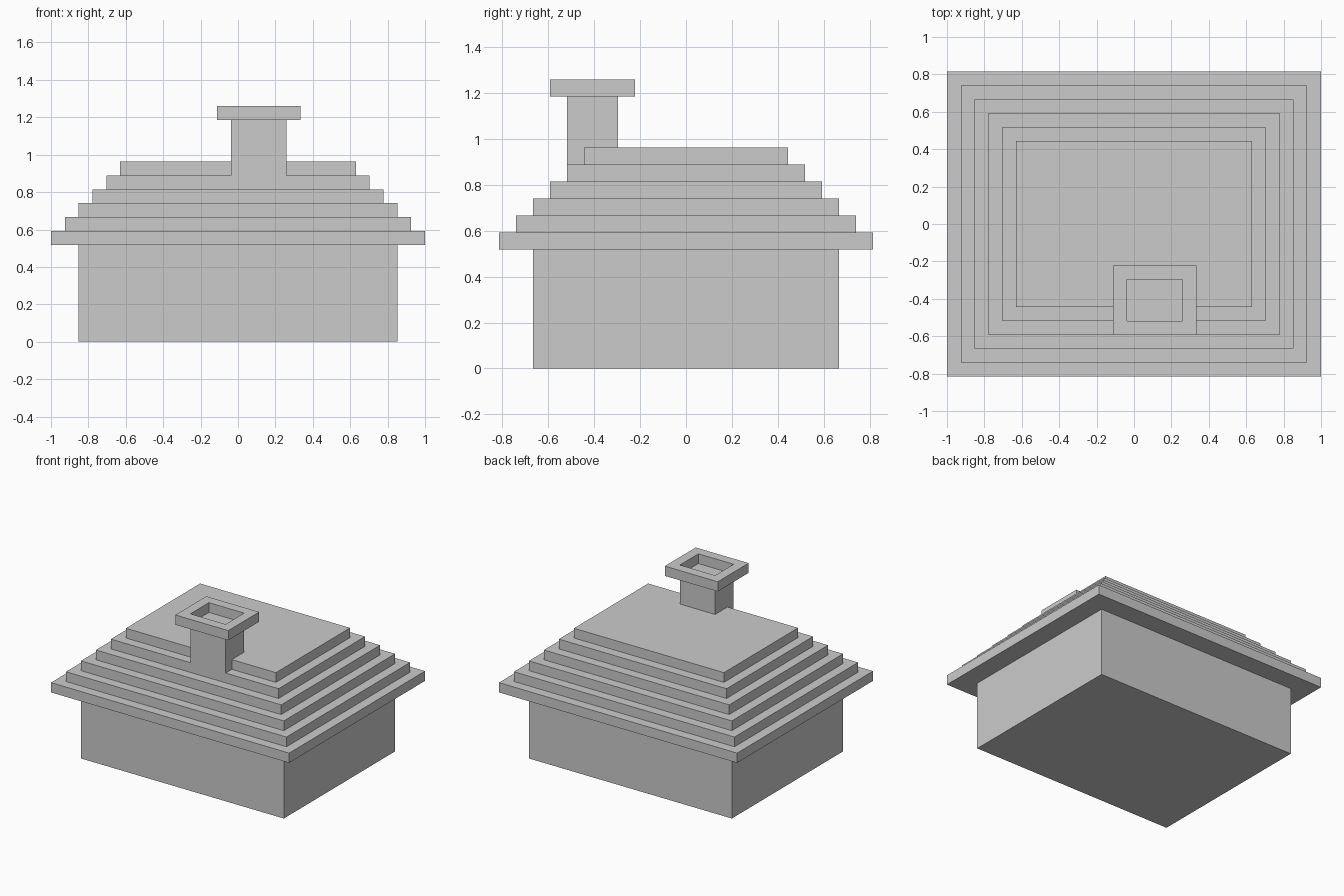
import bpy
import bmesh

if "Cube" in bpy.data.objects:
    bpy.data.objects.remove(bpy.data.objects["Cube"])

U = 2 / 27  # one block of the grid the model is built on


def stepped_shell(name, rings, centre=(0, 0), cap_start=False, cap_end=False):
    """Skin a stack of rectangles (half_x, half_y, z), all in block units."""
    bm = bmesh.new()
    cx, cy = centre
    loops = []
    for hx, hy, z in rings:
        corners = [(-hx, -hy), (hx, -hy), (hx, hy), (-hx, hy)]
        loops.append([bm.verts.new(((cx + x) * U, (cy + y) * U, z * U))
                      for x, y in corners])
    for low, high in zip(loops, loops[1:]):
        for i in range(4):
            j = (i + 1) % 4
            bm.faces.new((low[i], low[j], high[j], high[i]))
    if cap_start:
        bm.faces.new(loops[0][::-1])
    if cap_end:
        bm.faces.new(loops[-1])
    mesh = bpy.data.meshes.new(name)
    bm.to_mesh(mesh)
    bm.free()
    obj = bpy.data.objects.new(name, mesh)
    bpy.context.collection.objects.link(obj)
    return obj


# Walls with a closed base
stepped_shell("house_walls", [(11.5, 9, 0), (11.5, 9, 7)], cap_start=True)

# Six-step hipped roof, starting with the underside of the eaves
roof = [(11.5, 9, 7)]
for step in range(6):
    hx, hy = 13.5 - step, 11 - step
    roof += [(hx, hy, 7 + step), (hx, hy, 8 + step)]
stepped_shell("stepped_roof", roof, cap_end=True)

# Chimney shaft, wider rim and the recessed opening
stepped_shell("chimney", [(2, 1.5, 12), (2, 1.5, 16), (3, 2.5, 16),
                          (3, 2.5, 17), (2, 1.5, 17), (2, 1.5, 16)],
              centre=(1.5, -5.5), cap_end=True)
